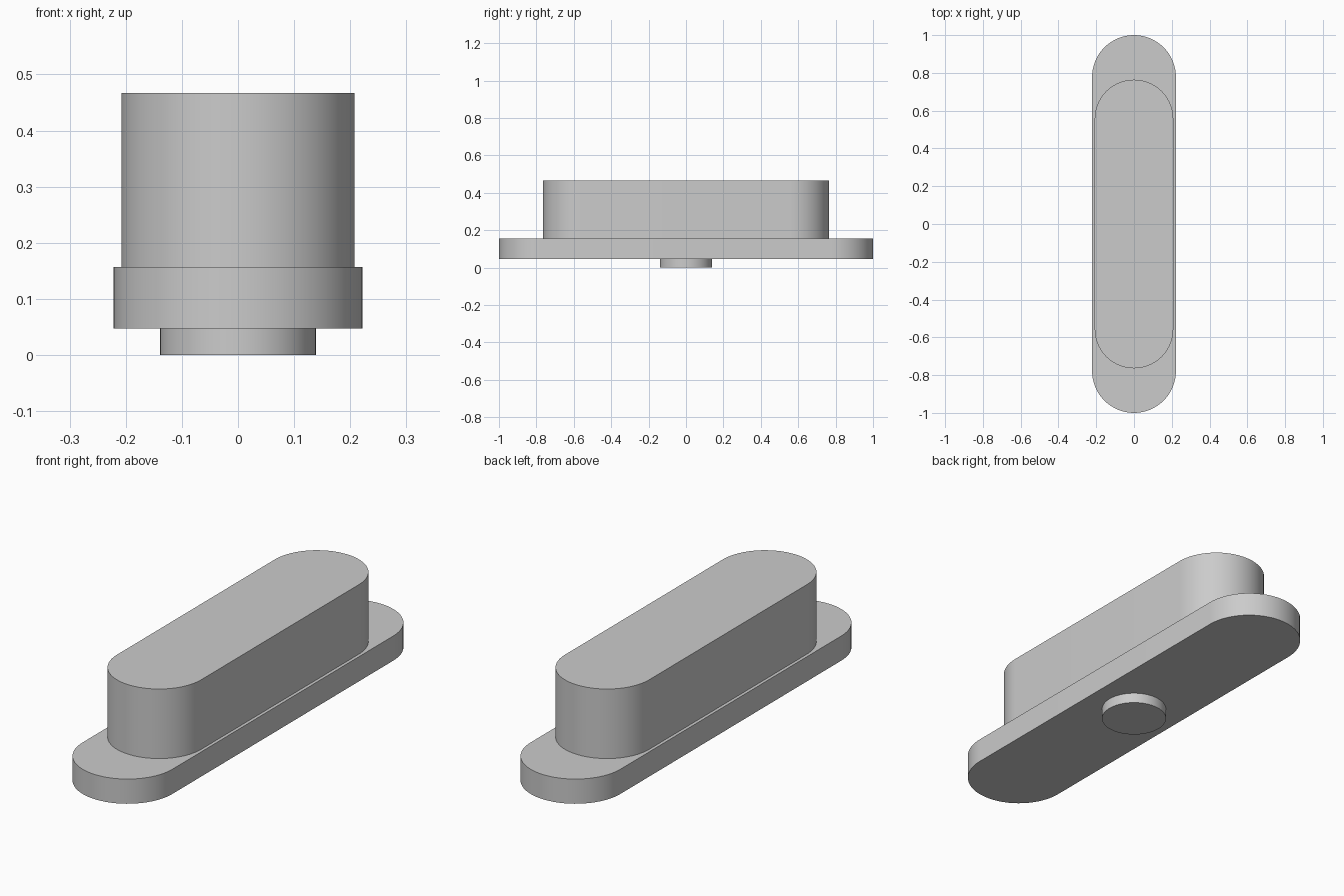
import bpy
import bmesh
from math import pi, sin, cos, radians

cube = bpy.data.objects.get("Cube")
if cube:
    bpy.data.objects.remove(cube, do_unlink=True)

grey = bpy.data.materials.new("plain grey")
grey.use_nodes = True
color = (0.6, 0.6, 0.6, 1)
grey.diffuse_color = color
grey.node_tree.nodes["Principled BSDF"].inputs["Base Color"].default_value = color


def rounded_slab(name, radius, half_length, bottom, top, steps=32):
    """Extrude a round-ended outline along y; equal radius and length give a disc."""
    offset = half_length - radius
    outline = []
    for side in (1, -1):
        for i in range(steps + 1):
            a = pi * i / steps
            outline.append((side * radius * cos(a), side * (offset + radius * sin(a)), bottom))
    bm = bmesh.new()
    face = bm.faces.new([bm.verts.new(p) for p in outline])
    raised = bmesh.ops.extrude_face_region(bm, geom=[face])["geom"]
    verts = [v for v in raised if isinstance(v, bmesh.types.BMVert)]
    bmesh.ops.translate(bm, verts=verts, vec=(0, 0, top - bottom))
    bmesh.ops.remove_doubles(bm, verts=bm.verts, dist=0.0001)
    bmesh.ops.recalc_face_normals(bm, faces=bm.faces)
    mesh = bpy.data.meshes.new(name)
    bm.to_mesh(mesh)
    bm.free()
    mesh.materials.append(grey)
    obj = bpy.data.objects.new(name, mesh)
    bpy.context.collection.objects.link(obj)
    bpy.ops.object.select_all(action="DESELECT")
    obj.select_set(True)
    bpy.context.view_layer.objects.active = obj
    bpy.ops.object.shade_smooth_by_angle(angle=radians(30))


# Round foot, wide flange and tall body
rounded_slab("foot", 0.139, 0.139, 0, 0.047)
rounded_slab("flange", 0.222, 1.0, 0.047, 0.157)
rounded_slab("body", 0.208, 0.764, 0.157, 0.467)
